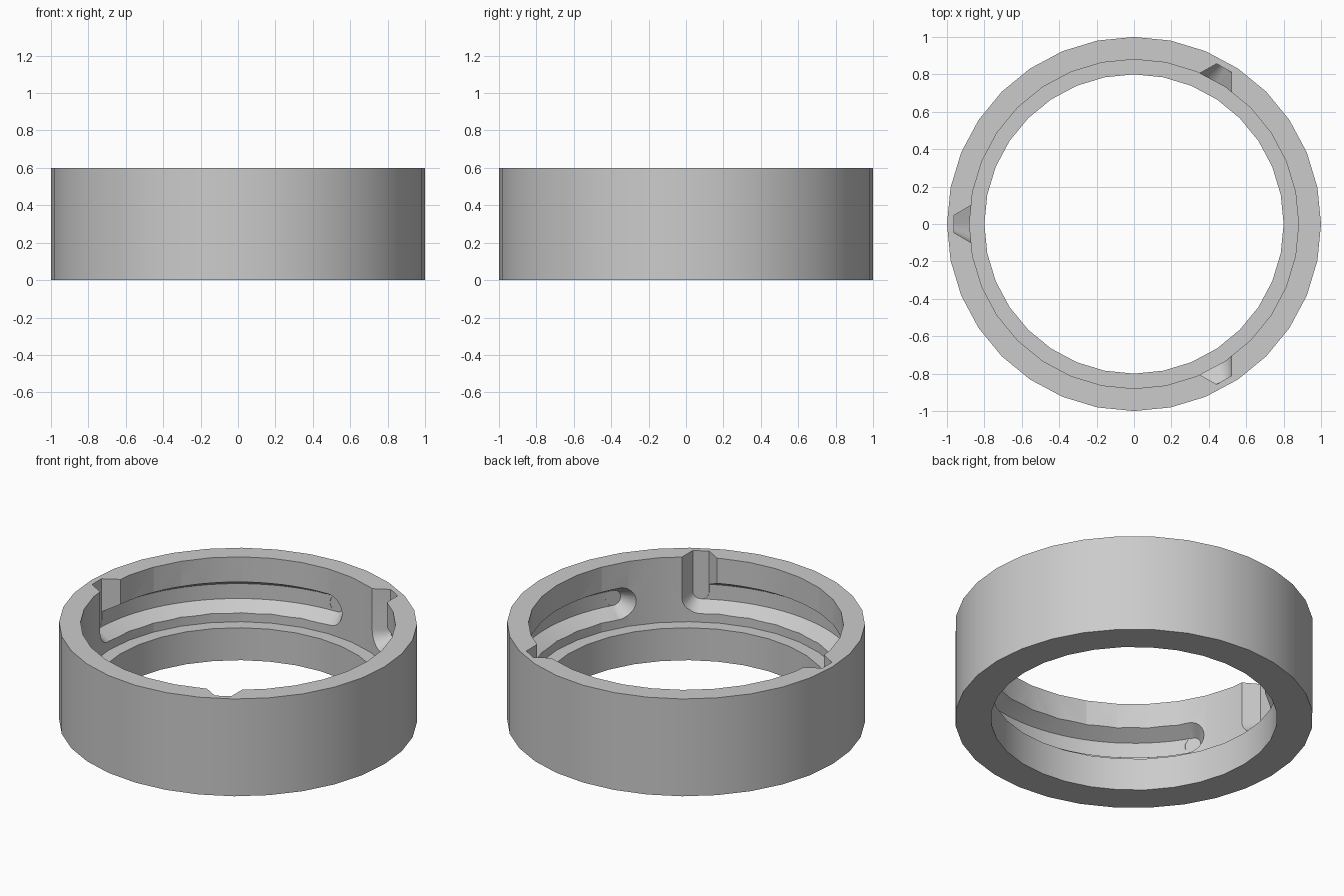
import bpy, bmesh
from math import sin, cos, pi, radians
from mathutils import Matrix, Vector

cube = bpy.data.objects.get("Cube")
if cube:
    bpy.data.objects.remove(cube, do_unlink=True)

SIDES = 32
GROOVE_Z = 0.35
# Groove cross-section: (radius, half width) at the open mouth and at the floor
MOUTH = (0.84, 0.118)
FLOOR = (0.963, 0.046)

grey = bpy.data.materials.new("plain grey")
grey.use_nodes = True
colour = (0.6, 0.6, 0.6, 1)
grey.diffuse_color = colour
grey.node_tree.nodes["Principled BSDF"].inputs["Base Color"].default_value = colour


def finish(bm, name):
    bmesh.ops.recalc_face_normals(bm, faces=bm.faces)
    mesh = bpy.data.meshes.new(name)
    bm.to_mesh(mesh)
    bm.free()
    mesh.materials.append(grey)
    obj = bpy.data.objects.new(name, mesh)
    bpy.context.collection.objects.link(obj)
    return obj


def lathe(name, profile, start, sweep, steps):
    """Turn a closed (radius, z) profile about z, fully or partly."""
    bm = bmesh.new()
    full = abs(sweep) > 6.28
    loops = []
    for i in range(steps if full else steps + 1):
        a = start + sweep * i / steps
        loops.append([bm.verts.new((r * cos(a), r * sin(a), z)) for r, z in profile])
    n = len(profile)
    for i in range(steps):
        p, q = loops[i], loops[(i + 1) % len(loops)]
        for j in range(n):
            k = (j + 1) % n
            bm.faces.new((p[j], p[k], q[k], q[j]))
    if not full:
        bm.faces.new(loops[0])
        bm.faces.new(loops[-1])
    return finish(bm, name)


def pocket(name, angle, top):
    """Tapered round pocket cut radially, stretched upward to the given height."""
    bm = bmesh.new()
    turn = Matrix.Rotation(angle, 3, 'Z')
    for z in {GROOVE_Z, top}:
        for r, half in (MOUTH, FLOOR):
            for i in range(24):
                t = 2 * pi * i / 24
                bm.verts.new(turn @ Vector((r, half * cos(t), z + half * sin(t))))
    hull = bmesh.ops.convex_hull(bm, input=bm.verts)
    inner = set(hull["geom_interior"]) | set(hull["geom_unused"])
    bmesh.ops.delete(bm, geom=[v for v in inner if isinstance(v, bmesh.types.BMVert)],
                     context='VERTS')
    bmesh.ops.dissolve_limit(bm, angle_limit=radians(1), verts=bm.verts, edges=bm.edges)
    return finish(bm, name)


# Ring with a wider bore above an inner ledge
ring = lathe("locking_ring",
             [(1, 0), (1, 0.6), (0.88, 0.6), (0.88, 0.2), (0.8, 0.2), (0.8, 0)],
             0, 2 * pi, SIDES)

# Three L-shaped grooves: vertical entry, quarter-turn channel, rounded end
channel = [(r, GROOVE_Z + s * h) for r, h, s in
           ((*MOUTH, -1), (*FLOOR, -1), (*FLOOR, 1), (*MOUTH, 1))]
cutters = []
for degrees in (60, 180, 300):
    a = radians(degrees)
    cutters += [pocket("entry_cutter", a, 0.85),
                lathe("channel_cutter", channel, a, -pi / 2, 24),
                pocket("end_cutter", a - pi / 2, GROOVE_Z)]

bpy.ops.object.select_all(action='DESELECT')
bpy.context.view_layer.objects.active = ring
ring.select_set(True)
for cutter in cutters:
    cutter.hide_render = True
    mod = ring.modifiers.new("groove", 'BOOLEAN')
    mod.operation = 'DIFFERENCE'
    mod.solver = 'EXACT'
    mod.object = cutter
    bpy.ops.object.modifier_apply(modifier=mod.name)
    bpy.data.objects.remove(cutter, do_unlink=True)

bpy.ops.object.shade_smooth_by_angle(angle=radians(30))
